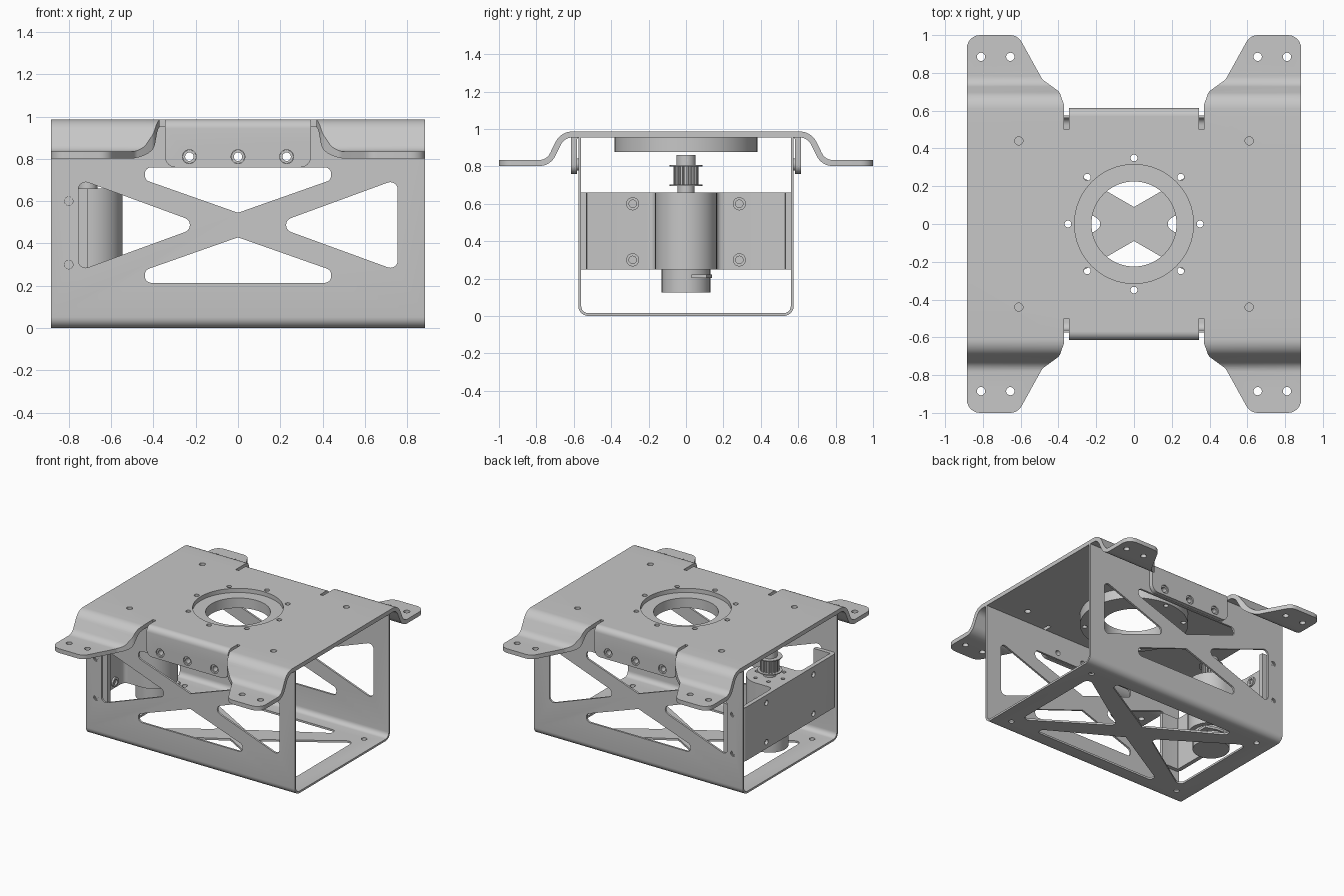
import bpy, bmesh
from math import sin, cos, pi, tan
from mathutils import Vector

cube = bpy.data.objects.get("Cube")
if cube:
    bpy.data.objects.remove(cube, do_unlink=True)

GREY = (0.57, 0.57, 0.57, 1)
metal = bpy.data.materials.new("light grey metal")
metal.use_nodes = True
metal.diffuse_color = GREY
metal.node_tree.nodes["Principled BSDF"].inputs["Base Color"].default_value = GREY


# ---- 2D profile helpers ----
def fillet(pts, r, closed=True, steps=6):
    """Round the corners of a polyline; r is one radius or one per point."""
    n, out = len(pts), []
    radii = r if isinstance(r, list) else [r] * n
    for i in range(n):
        p = Vector(pts[i])
        if radii[i] == 0 or (not closed and i in (0, n - 1)):
            out.append(tuple(p))
            continue
        a = (Vector(pts[i - 1]) - p).normalized()
        b = (Vector(pts[(i + 1) % n]) - p).normalized()
        half = a.angle(b) / 2
        d = radii[i] / tan(half)
        mid = p + (a + b).normalized() * radii[i] / sin(half)
        s, e = p + a * d - mid, p + b * d - mid
        turn = s.angle_signed(e)
        for k in range(steps + 1):
            t = -turn * k / steps
            out.append((mid.x + s.x * cos(t) - s.y * sin(t),
                        mid.y + s.x * sin(t) + s.y * cos(t)))
    return out


def band(path, t):
    """Closed outline of a sheet of thickness t around a centre line."""
    left, right = [], []
    for i, p in enumerate(path):
        p = Vector(p)
        d0 = (p - Vector(path[i - 1])).normalized() if i else None
        d1 = (Vector(path[i + 1]) - p).normalized() if i < len(path) - 1 else None
        d = ((d0 or d1) + (d1 or d0)).normalized()
        nrm = Vector((-d.y, d.x)) * t / 2 / d.dot(d1 or d0)
        left.append(tuple(p + nrm))
        right.append(tuple(p - nrm))
    return left + right[::-1]


def circle(u, v, r, n=20):
    return [(u + r * cos(2 * pi * k / n), v + r * sin(2 * pi * k / n)) for k in range(n)]


def flip(pts, su=1, sv=1):
    return [(u * su, v * sv) for u, v in pts]


# ---- solid helpers ----
PLACE = {"x": lambda u, v, w: (w, u, v),
         "y": lambda u, v, w: (u, w, v),
         "z": lambda u, v, w: (u, v, w)}


def solid(name, axis, prisms):
    """Object made of (outline, low, high) prisms along one axis."""
    bm = bmesh.new()
    for pts, lo, hi in prisms:
        a = [bm.verts.new(PLACE[axis](u, v, lo)) for u, v in pts]
        b = [bm.verts.new(PLACE[axis](u, v, hi)) for u, v in pts]
        bm.faces.new(a)
        bm.faces.new(b[::-1])
        for i in range(len(a)):
            j = (i + 1) % len(a)
            bm.faces.new((a[i], b[i], b[j], a[j]))
    bmesh.ops.recalc_face_normals(bm, faces=bm.faces)
    me = bpy.data.meshes.new(name)
    bm.to_mesh(me)
    bm.free()
    me.materials.append(metal)
    ob = bpy.data.objects.new(name, me)
    bpy.context.collection.objects.link(ob)
    return ob


def select(ob):
    bpy.ops.object.select_all(action="DESELECT")
    ob.select_set(True)
    bpy.context.view_layer.objects.active = ob


def carve(ob, axis, prisms, op="DIFFERENCE"):
    cutter = solid("cutter", axis, prisms)
    cutter.hide_render = True
    mod = ob.modifiers.new("carve", "BOOLEAN")
    mod.operation, mod.solver, mod.object = op, "EXACT", cutter
    select(ob)
    bpy.ops.object.modifier_apply(modifier=mod.name)
    bpy.data.objects.remove(cutter, do_unlink=True)


def rings(name, axis, centres, outer, inner, lo, hi):
    """Short tubes around screw holes."""
    ob = solid(name, axis, [(circle(u, v, outer), lo, hi) for u, v in centres])
    carve(ob, axis, [(circle(u, v, inner), lo - 0.1, hi + 0.1) for u, v in centres])


W = 0.885          # half width of the sheets
MX = -0.71         # motor axis

# ---- top plate: S-bent sheet trimmed to its outline ----
half = fillet([(0, 0.97), (0.66, 0.97), (0.735, 0.818), (1, 0.818)], 0.08, False, 8)
path = flip(half[:0:-1], -1) + half[1:]
top_plate = solid("top_plate", "x", [(band(path, 0.032), -W, W)])
edge = fillet([(W, 0.3), (W, 1), (0.615, 1), (0.485, 0.765), (0.395, 0.70), (0.37, 0.63)],
              [0, 0.07, 0.07, 0.06, 0.05, 0], False)
edge += [(0.37, 0.5), (0.345, 0.5), (0.345, 0.57)]
outline = edge + flip(edge[::-1], -1)
carve(top_plate, "z", [(outline + flip(outline[::-1], 1, -1), 0.5, 1.2)], "INTERSECT")
ring_holes = [circle(0.35 * cos(k * pi / 4), 0.35 * sin(k * pi / 4), 0.018) for k in range(8)]
holes = [circle(0, 0, 0.315, 64)] + ring_holes
for sx in (1, -1):
    for sy in (1, -1):
        holes += [circle(sx * 0.61, sy * 0.44, 0.022)]
        holes += [circle(sx * x, sy * 0.885, 0.022) for x in (0.655, 0.81)]
carve(top_plate, "z", [(h, 0.5, 1.2) for h in holes])

# ---- bent-down tabs with screw holes ----
tab_holes = (-0.23, 0, 0.23)
for side, sy in (("front", -1), ("back", 1)):
    bend = fillet([(0.57, 0.97), (0.599, 0.97), (0.599, 0.76)], 0.028, False)
    tab = solid(side + "_tab", "x", [(flip(band(bend, 0.032), sy), -0.345, 0.345)])
    shape = fillet([(-0.345, 0.76), (0.345, 0.76), (0.345, 1.1), (-0.345, 1.1)],
                   [0.05, 0.05, 0, 0])
    carve(tab, "y", [(shape, -1, 1)], "INTERSECT")
    carve(tab, "y", [(circle(x, 0.81, 0.033), -1, 1) for x in tab_holes])
    lo, hi = sorted((sy * 0.57, sy * 0.605))
    rings(side + "_tab_sleeves", "y", [(x, 0.81) for x in tab_holes], 0.032, 0.02, lo, hi)

# ---- U-shaped frame with X-braced windows ----
u_path = fillet([(-0.568, 0.954), (-0.568, 0.008), (0.568, 0.008), (0.568, 0.954)],
                0.045, False)
frame = solid("frame", "x", [(band(u_path, 0.015), -W, W)])
mid = 0.487
upper = fillet([(-0.44, 0.76), (0.44, 0.76), (0.44, 0.70), (0, 0.545), (-0.44, 0.70)],
               [0.03, 0.03, 0.03, 0, 0.03])
lower = [(u, 2 * mid - v) for u, v in upper]
end = fillet([(0.755, 0.705), (0.755, 0.27), (0.16, mid)], 0.035)
panel = [upper, lower, end, flip(end, -1)]
panel += [circle(x, 0.81, 0.02) for x in tab_holes]
panel += [circle(-0.8, z, 0.02) for z in (0.3, 0.6)]
carve(frame, "y", [(p, -1, 1) for p in panel])
f_upper = fillet([(-0.52, 0.44), (0.52, 0.44), (0.52, 0.39), (0, 0.09), (-0.52, 0.39)],
                 [0.025, 0.025, 0.025, 0, 0.025])
f_end = fillet([(0.73, 0.38), (0.73, -0.38), (0.15, 0)], 0.035)
floor = [f_upper, flip(f_upper, 1, -1), f_end, flip(f_end, -1)]
floor += [circle(sx * 0.76, sy * 0.44, 0.02) for sx in (1, -1) for sy in (1, -1)]
carve(frame, "z", [(p, -0.1, 0.1) for p in floor])

# ---- bearing ring under the plate ----
bearing = solid("bearing_ring", "z", [(circle(0, 0, 0.382, 64), 0.877, 0.954)])
carve(bearing, "z", [(h, 0.8, 1) for h in [circle(0, 0, 0.225, 64)] + ring_holes])

# ---- motor bracket: plate, side flanges and rounded housing ----
c_path = fillet([(MX, -0.547), (-0.865, -0.547), (-0.865, 0.547), (MX, 0.547)], 0.02, False)
bracket = solid("motor_bracket", "z", [(band(c_path, 0.032), 0.25, 0.66)])
plate_screws = [(sy * 0.285, z) for sy in (1, -1) for z in (0.3, 0.6)]
carve(bracket, "x", [(circle(y, z, 0.02), -1, -0.86) for y, z in plate_screws])
rings("bracket_bosses", "x", plate_screws, 0.035, 0.02, -0.855, -0.835)
flange_screws = [(-0.8, z) for z in (0.3, 0.6)]
for side, lo, hi in (("front", -0.57, -0.54), ("back", 0.54, 0.57)):
    rings(side + "_flange_sleeves", "y", flange_screws, 0.019, 0.012, lo, hi)
wall = fillet([(-0.852, 0.22), (-0.84, 0.165), (MX, 0.165)], 0.03, False)
nose = [(MX + 0.165 * sin(pi * k / 24), 0.165 * cos(pi * k / 24)) for k in range(1, 24)]
housing = solid("motor_housing", "z", [(wall + nose + flip(wall[::-1], 1, -1), 0.25, 0.66)])
carve(housing, "z", [(circle(MX + 0.11 * cos(k * pi / 3), 0.11 * sin(k * pi / 3), 0.014, 12),
                      0.62, 0.7) for k in range(6)])

# ---- motor end, connector and toothed pulley ----
solid("motor_end", "z", [(circle(MX, 0, 0.13, 40), 0.125, 0.26)])
solid("motor_connector", "z", [([(MX + x, y) for x, y in
      ((0, 0.03), (0.145, 0.03), (0.145, 0.11), (0.06, 0.138), (0, 0.138))], 0.203, 0.222)])
teeth = []
for k in range(18):
    for off, r in ((-0.3, 0.068), (0.2, 0.068), (0.3, 0.056), (0.6, 0.056)):
        t = 2 * pi * (k + off) / 18
        teeth.append((MX + r * cos(t), r * sin(t)))
solid("pulley", "z", [(circle(MX, 0, 0.045, 24), 0.65, 0.7),
                      (circle(MX, 0, 0.087, 40), 0.695, 0.702),
                      (teeth, 0.7, 0.802),
                      (circle(MX, 0, 0.087, 40), 0.8, 0.807),
                      (circle(MX, 0, 0.052, 32), 0.805, 0.86)])
solid("set_screw", "x", [(circle(0, 0.832, 0.012, 12), MX + 0.045, MX + 0.054)])

for ob in list(bpy.context.collection.objects):
    if ob.type == "MESH":
        select(ob)
        bpy.ops.object.shade_smooth_by_angle(angle=0.6)
